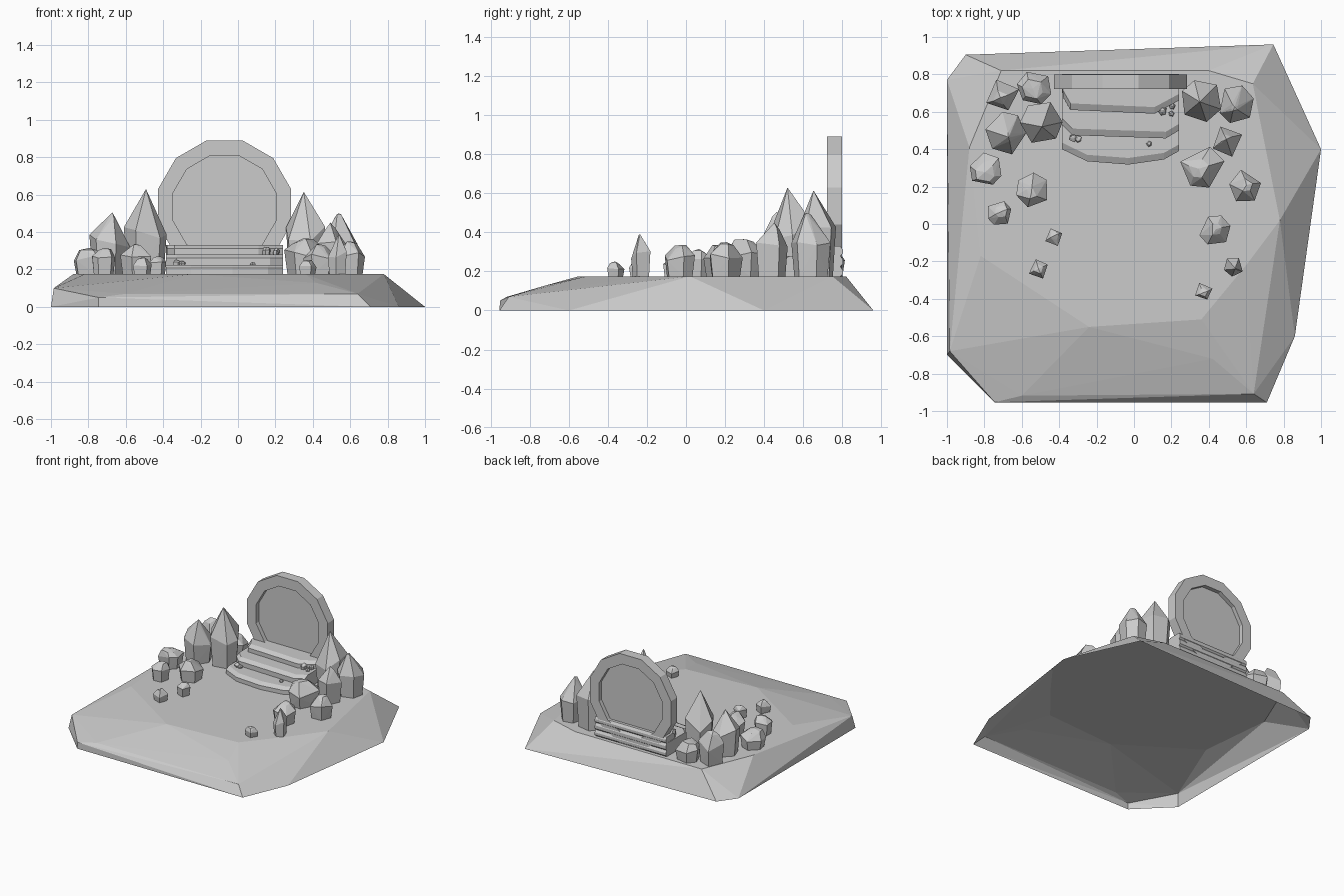
import bpy, bmesh, math, random
from mathutils import Vector

if "Cube" in bpy.data.objects:
    bpy.data.objects.remove(bpy.data.objects["Cube"])

random.seed(4)
TOP = 0.175  # height of the plateau


def finish(name, bm):
    me = bpy.data.meshes.new(name)
    bm.to_mesh(me)
    bm.free()
    ob = bpy.data.objects.new(name, me)
    bpy.context.collection.objects.link(ob)
    return ob


def hull(name, pts, open_base=True):
    """Faceted convex shape, left open underneath where it sits on something."""
    bm = bmesh.new()
    for p in pts:
        bm.verts.new(p)
    res = bmesh.ops.convex_hull(bm, input=bm.verts)
    junk = {g for g in res["geom_interior"] + res["geom_unused"]
            if isinstance(g, bmesh.types.BMVert) and g.is_valid}
    bmesh.ops.delete(bm, geom=list(junk), context='VERTS')
    bmesh.ops.dissolve_limit(bm, angle_limit=0.01, verts=bm.verts, edges=bm.edges)
    bmesh.ops.recalc_face_normals(bm, faces=bm.faces)
    if open_base:
        low = min(v.co.z for v in bm.verts) + 1e-4
        base = [f for f in bm.faces if all(v.co.z < low for v in f.verts)]
        bmesh.ops.delete(bm, geom=base, context='FACES')
    return finish(name, bm)


# Faceted ground shell, hollow below: foot outline, front lip, plateau outline
foot = [(-1, .77), (-.9, .905), (.745, .96), (1, .4), (.86, -.6), (.71, -.955), (-.745, -.955), (-1, -.7)]
lip = [(-.985, -.68, .1), (-.745, -.953, .05), (-.6, -.918, .07), (.64, -.908, .07), (.42, -.72, .128)]
plateau = [(-.88, .41), (-.71, .82), (.4, .82), (.635, .75), (.78, .02), (.6, -.22), (.36, -.51),
           (-.24, -.55), (-.82, -.17)]
hull("ground_shell", [(x, y, 0) for x, y in foot] + lip + [(x, y, TOP) for x, y in plateau])


# Three stacked stone steps with worn edges, running through under the gate
def step(name, front, z0, z1, back=0.803):
    def rear(inset):
        return [(.24, back - inset), (-.385, back - inset)]
    worn = [(x, y + .035) for x, y in front] + rear(.012)
    pts = [(x, y, z) for x, y in front + rear(0) for z in (z0 + .012, z1 - .018)]
    pts += [(x, y, z0) for x, y in front + rear(.012)]
    return hull(name, pts + [(x, y, z1) for x, y in worn], z0 == TOP)


step("lower_step", [(-.385, .40), (-.25, .335), (-.03, .318), (.16, .345), (.24, .39)], TOP, .225)
step("middle_step", [(-.385, .53), (-.33, .475), (.17, .458), (.24, .50)], .225, .28)
step("upper_step", [(-.38, .68), (-.34, .61), (.11, .59), (.24, .66)], .28, .33)


# Twelve-sided round gate: outer frame plus thin recessed panel
def circle(bm, r, y, n=12):
    return [bm.verts.new((-.072 + r * math.sin(2 * math.pi * (i + .5) / n), y,
                          .535 + r * math.cos(2 * math.pi * (i + .5) / n))) for i in range(n)]


bm = bmesh.new()
loops = [circle(bm, r, y) for r, y in ((.368, .722), (.368, .80), (.285, .80), (.285, .722))]
for k in range(4):
    a, b = loops[k], loops[(k + 1) % 4]
    for i in range(12):
        j = (i + 1) % 12
        bm.faces.new((a[i], a[j], b[j], b[i]))
bmesh.ops.recalc_face_normals(bm, faces=bm.faces)
finish("gate_frame", bm)

bm = bmesh.new()
a, b = circle(bm, .287, .757), circle(bm, .287, .768)
bm.faces.new(a)
bm.faces.new(b)
for i in range(12):
    bm.faces.new((a[i], a[i - 1], b[i - 1], b[i]))
bmesh.ops.recalc_face_normals(bm, faces=bm.faces)
finish("gate_panel", bm)


# Crystals and stones: irregular prism tapering to a tip or a blunt cap
def crystal(name, x, y, r, z1, tip, n=6, z0=TOP):
    h = z1 - z0
    turn = 1.95 if n == 4 else random.uniform(0, 6.28)
    wobble = .06 if n == 4 else .2
    off = Vector((random.uniform(-.2, .2), random.uniform(-.2, .2), 0)) * r
    pts = []
    for i in range(n):
        a = turn + 2 * math.pi * (i + random.uniform(-wobble, wobble)) / n
        d = Vector((math.cos(a), math.sin(a), 0)) * random.uniform(.97, 1.1)
        shoulder = random.uniform(.38, .6) + tip * .2
        pts.append(Vector((x, y, z0)) + d * r * .85)
        pts.append(Vector((x, y, z0 + h * shoulder)) + d * r)
        if tip > .1:
            slope = random.uniform(.84, 1)
            pts.append(Vector((x, y, z0 + h * slope)) + d * r * tip + off)
    pts.append(Vector((x, y, z1)) + off)
    hull(name, pts)


# x, y, radius, top height, cap width (0 = sharp tip), sides
left = [(-.705, .69, .088, .43, .45, 4), (-.53, .73, .09, .32, .6, 6), (-.685, .485, .11, .505, .2, 6),
        (-.49, .54, .11, .63, 0, 6), (-.79, .295, .09, .315, .6, 6), (-.545, .185, .09, .335, .35, 6),
        (-.72, .055, .066, .315, .5, 6), (-.43, -.07, .05, .27, .5, 4), (-.51, -.24, .055, .265, .5, 4)]
right = [(.36, .665, .112, .615, 0, 6), (.55, .64, .098, .50, .2, 6), (.50, .44, .085, .45, .35, 4),
         (.365, .30, .115, .365, .45, 5), (.595, .2, .086, .35, .4, 5), (.435, -.035, .085, .335, .4, 6),
         (.53, -.23, .052, .39, .12, 5), (.37, -.36, .048, .25, .5, 4)]
for side, rows in (("left", left), ("right", right)):
    for k, row in enumerate(rows):
        crystal(f"{side}_crystal_{k + 1}", *row)

# Pebbles resting on the steps
pebbles = [(-.325, .46, .022, .25, .22), (-.30, .455, .02, .245, .22), (.08, .428, .016, .24, .22),
           (.15, .605, .025, .32, .275), (.205, .63, .018, .315, .275), (.2, .59, .015, .305, .275)]
for k, (x, y, r, z1, z0) in enumerate(pebbles):
    crystal(f"pebble_{k + 1}", x, y, r, z1, .5, 5, z0)
